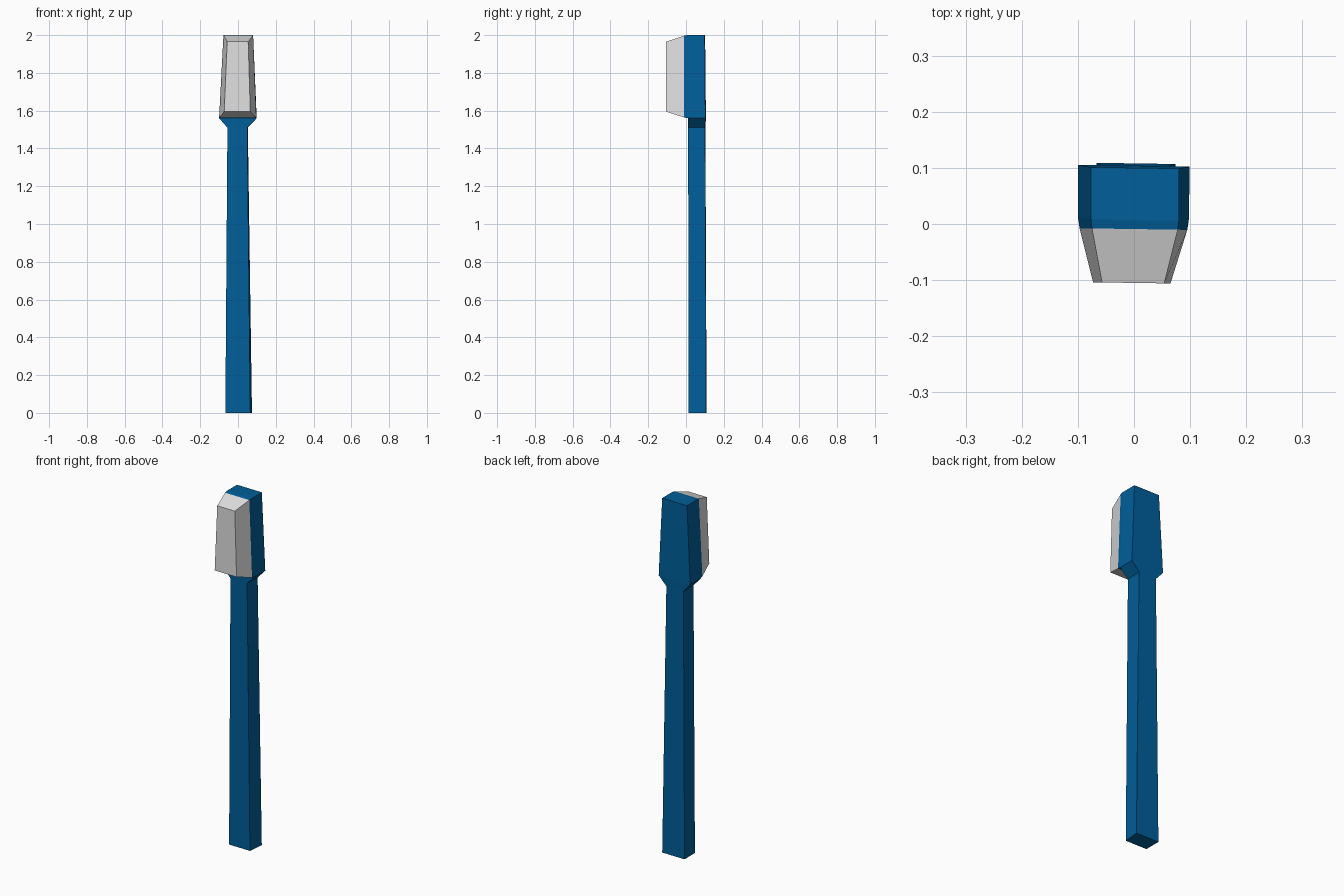
import bpy, bmesh

if "Cube" in bpy.data.objects:
    bpy.data.objects.remove(bpy.data.objects["Cube"])


def material(name, rgb):
    m = bpy.data.materials.new(name)
    m.diffuse_color = (*rgb, 1)
    m.use_nodes = True
    m.node_tree.nodes["Principled BSDF"].inputs["Base Color"].default_value = m.diffuse_color
    return m


def loft(name, rings, mat):
    """Skin a list of four-cornered rings and cap both ends, with a slight twist to the right."""
    bm = bmesh.new()
    loops = [[bm.verts.new((x, y - 0.015 * x, z)) for x, y, z in ring] for ring in rings]
    for a, b in zip(loops, loops[1:]):
        for i in range(4):
            j = (i + 1) % 4
            bm.faces.new((a[i], a[j], b[j], b[i]))
    bm.faces.new(loops[0])
    bm.faces.new(loops[-1])
    bmesh.ops.recalc_face_normals(bm, faces=bm.faces)
    mesh = bpy.data.meshes.new(name)
    bm.to_mesh(mesh)
    bm.free()
    mesh.materials.append(mat)
    ob = bpy.data.objects.new(name, mesh)
    bpy.context.collection.objects.link(ob)
    return ob


def level(z, left, right, back_right, front, back):
    return [(left, front, z), (right, front, z),
            (back_right, back, z), (left, back, z)]


def slab(y, z0, z1, l0, r0, l1, r1):
    return [(l0, y, z0), (r0, y, z0), (r1, y, z1), (l1, y, z1)]


blue = material("blue plastic", (0.0, 0.114, 0.328))
white = material("off white bristle", (0.75, 0.75, 0.75))

# Tapered handle flaring through a short neck into the head
loft("handle_and_head", [
    level(0.0, -0.067, 0.065, 0.074, 0.015, 0.108),
    level(1.51, -0.056, 0.049, 0.052, 0.012, 0.102),
    level(1.56, -0.100, 0.098, 0.099, 0.011, 0.104),
    level(2.0, -0.077, 0.080, 0.080, 0.007, 0.100),
], blue)

# Blue rim that holds the bristles
band = slab(-0.009, 1.564, 1.997, -0.097, 0.095, -0.075, 0.078)
loft("bristle_rim", [
    [(-0.100, 0.011, 1.56), (0.098, 0.011, 1.56), (0.080, 0.007, 2.0), (-0.077, 0.007, 2.0)],
    band,
], blue)

# Bristle block, narrowing towards the front
loft("bristles", [
    band,
    slab(-0.105, 1.595, 1.965, -0.073, 0.065, -0.057, 0.054),
], white)
